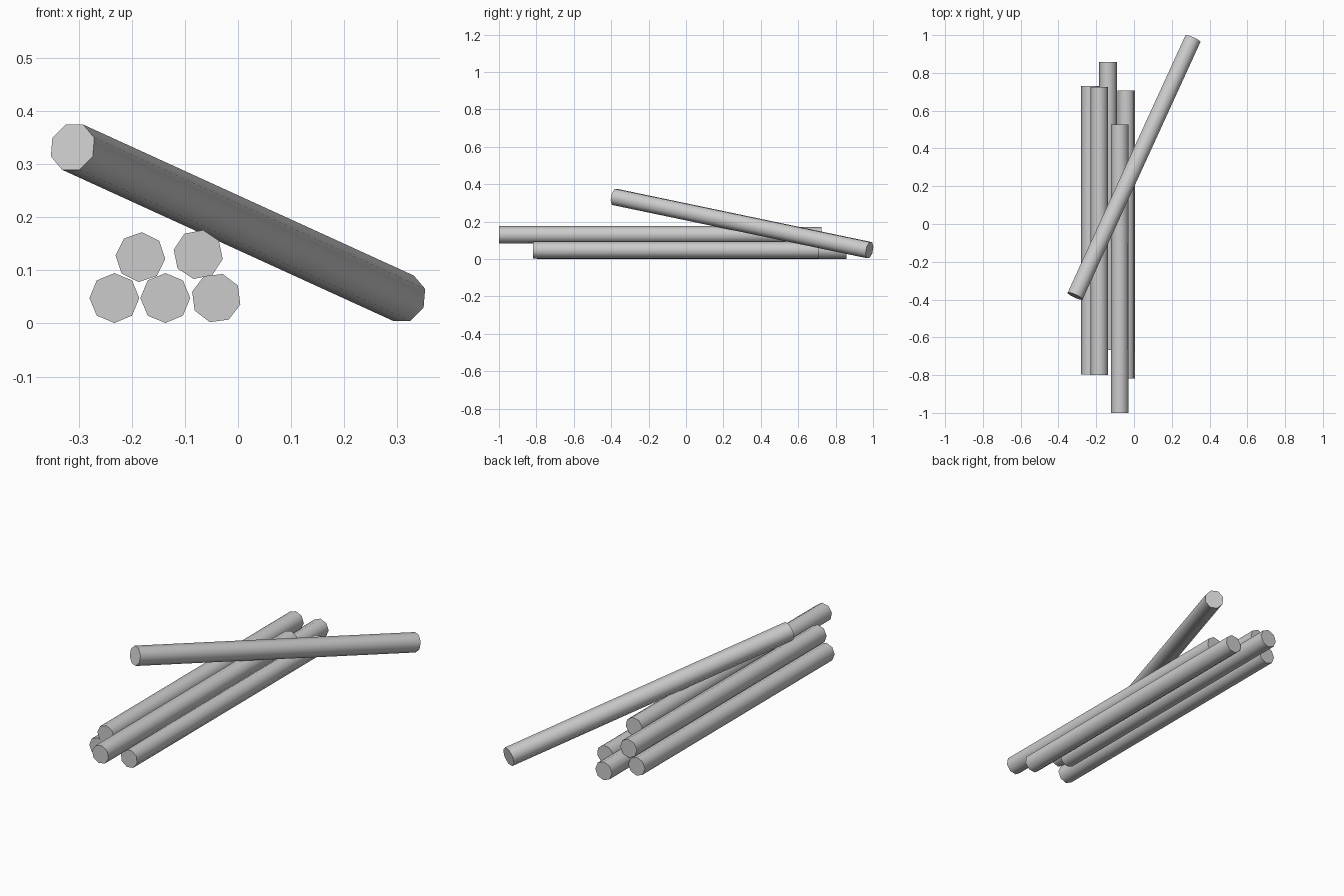
import bpy
from math import radians
from mathutils import Matrix, Vector

if "Cube" in bpy.data.objects:
    bpy.data.objects.remove(bpy.data.objects["Cube"], do_unlink=True)

RADIUS = 0.047
LENGTH = 1.525

# Plain grey for every log
grey = bpy.data.materials.new("plain_grey")
grey.use_nodes = True
colour = (0.6, 0.6, 0.6, 1)
grey.diffuse_color = colour
grey.node_tree.nodes["Principled BSDF"].inputs["Base Color"].default_value = colour


def add_log(name, centre, direction=(0, 1, 0), roll=0):
    """Eight-sided log along a direction, rolled about its own axis."""
    axis = Vector(direction).normalized()
    side = axis.cross(Vector((0, 0, 1))).normalized()
    up = side.cross(axis)
    frame = Matrix((side, up, -axis)).transposed()
    turn = frame @ Matrix.Rotation(radians(roll), 3, 'Z')
    bpy.ops.mesh.primitive_cylinder_add(
        vertices=8, radius=RADIUS, depth=LENGTH,
        location=centre, rotation=turn.to_euler())
    log = bpy.context.object
    log.name = name
    log.data.materials.append(grey)
    bpy.ops.object.shade_smooth_by_angle(angle=radians(60))


# Bottom row of the stack
add_log("bottom_log_right", (-0.233, -0.033, 0.048))
add_log("bottom_log_middle", (-0.137, 0.095, 0.048))
add_log("bottom_log_left", (-0.041, -0.055, 0.048), roll=-15)

# Upper row of the stack
add_log("upper_log_right", (-0.184, -0.038, 0.125), roll=-4)
add_log("upper_log_left", (-0.075, -0.237, 0.13), roll=-11)

# Loose log leaning across the stack
near, far = Vector((-0.311, -0.38, 0.332)), Vector((0.311, 0.979, 0.048))
add_log("leaning_log", (near + far) / 2, far - near, 22.5)
